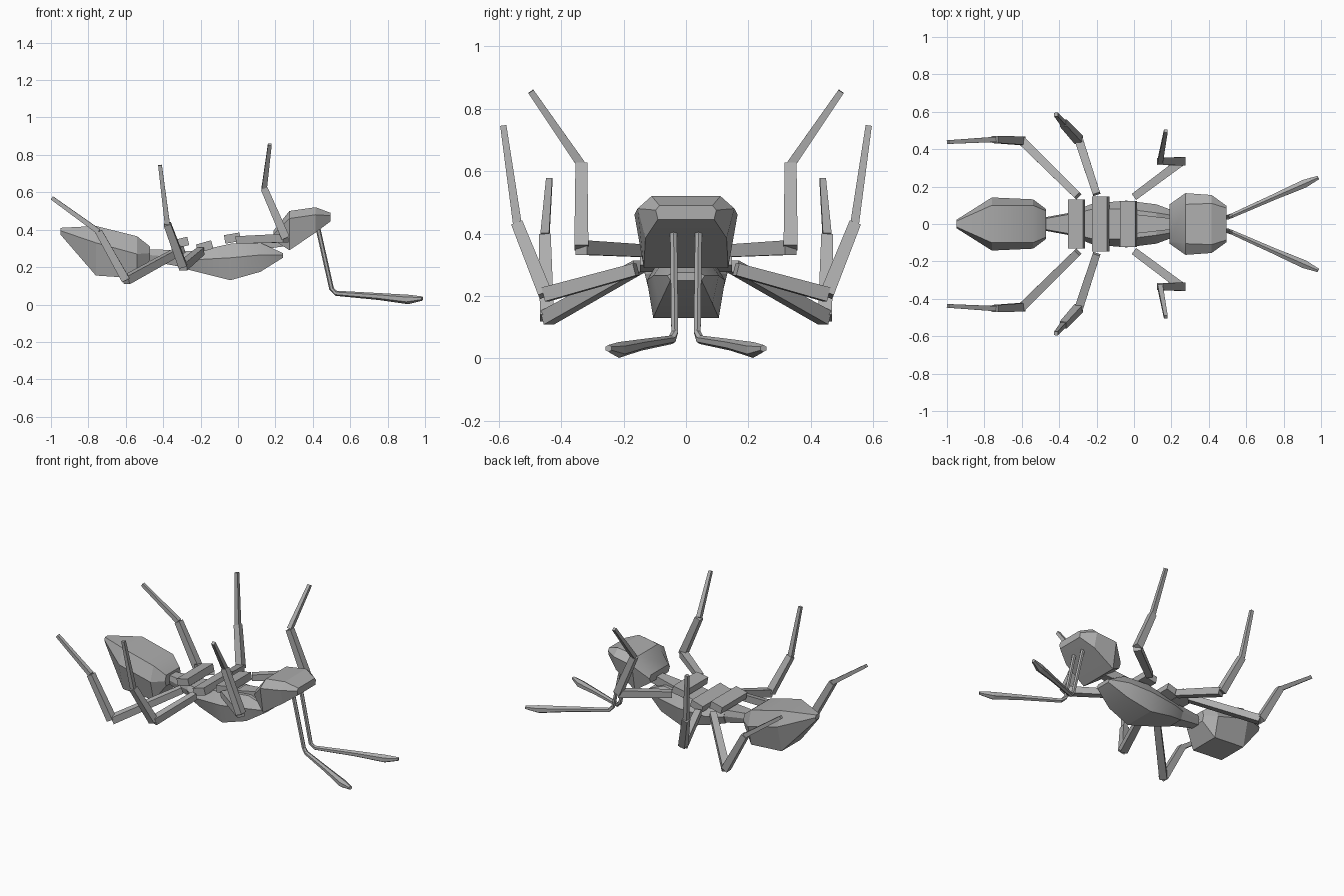
import bpy, bmesh, math
from mathutils import Vector

if "Cube" in bpy.data.objects:
    bpy.data.objects.remove(bpy.data.objects["Cube"])

grey = bpy.data.materials.new("grey")
grey.diffuse_color = (0.42, 0.42, 0.42, 1)
grey.use_nodes = True
grey.node_tree.nodes["Principled BSDF"].inputs["Base Color"].default_value = grey.diffuse_color


def finish(name, bm, smooth=False):
    bmesh.ops.recalc_face_normals(bm, faces=bm.faces)
    mesh = bpy.data.meshes.new(name)
    bm.to_mesh(mesh)
    bm.free()
    mesh.materials.append(grey)
    obj = bpy.data.objects.new(name, mesh)
    bpy.context.collection.objects.link(obj)
    if smooth:
        bpy.ops.object.select_all(action='DESELECT')
        obj.select_set(True)
        bpy.context.view_layer.objects.active = obj
        bpy.ops.object.shade_smooth_by_angle(angle=math.radians(25))
    return obj


def skin(bm, rings):
    """Join rings of points into a closed shell."""
    loops = [[bm.verts.new(p) for p in ring] for ring in rings]
    n = len(loops[0])
    for a, b in zip(loops, loops[1:]):
        for i in range(n):
            j = (i + 1) % n
            bm.faces.new((a[i], a[j], b[j], b[i]))
    bm.faces.new(loops[0][::-1])
    bm.faces.new(loops[-1])


def body(name, sections):
    """Six-sided sections: x, (top z, half width), (middle), (bottom)."""
    rings = []
    for x, *rows in sections:
        rings.append([(x, w, z) for z, w in rows] +
                     [(x, -w, z) for z, w in reversed(rows)])
    bm = bmesh.new()
    skin(bm, rings)
    return finish(name, bm, True)


def limb(bm, points, sides=4):
    """Tapered prism through points given as (position, thickness)."""
    pos = [Vector(p) for p, t in points]
    rings = []
    for i, (p, t) in enumerate(points):
        d = (pos[min(i + 1, len(pos) - 1)] - pos[max(i - 1, 0)]).normalized()
        ref = Vector((0, 0, 1)) if abs(d.z) < 0.75 else Vector((1, 0, 0))
        u = d.cross(ref).normalized()
        v = u.cross(d)
        r = t / 2 / math.cos(math.pi / sides)
        angles = [math.pi / sides + k * math.tau / sides for k in range(sides)]
        rings.append([pos[i] + u * r * math.cos(a) + v * r * math.sin(a) for a in angles])
    skin(bm, rings)


def flip(p, s):
    return (p[0], p[1] * s, p[2])


# Body masses
body("abdomen", [
    (-0.95, (0.41, 0.015), (0.395, 0.022), (0.375, 0.015)),
    (-0.76, (0.42, 0.10), (0.33, 0.142), (0.155, 0.10)),
    (-0.54, (0.365, 0.10), (0.27, 0.132), (0.14, 0.10)),
    (-0.47, (0.31, 0.07), (0.275, 0.08), (0.24, 0.07)),
])
body("waist", [
    (-0.48, (0.295, 0.028), (0.265, 0.035), (0.235, 0.028)),
    (-0.30, (0.29, 0.06), (0.25, 0.068), (0.20, 0.05)),
])
body("thorax", [
    (-0.32, (0.285, 0.055), (0.25, 0.07), (0.20, 0.05)),
    (-0.22, (0.285, 0.08), (0.24, 0.11), (0.175, 0.08)),
    (-0.04, (0.325, 0.08), (0.25, 0.125), (0.13, 0.105)),
    (0.12, (0.33, 0.06), (0.265, 0.105), (0.175, 0.085)),
    (0.24, (0.275, 0.04), (0.265, 0.06), (0.25, 0.05)),
])
body("neck", [
    (0.02, (0.335, 0.05), (0.31, 0.05), (0.28, 0.05)),
    (0.24, (0.37, 0.025), (0.345, 0.025), (0.31, 0.025)),
])
body("head", [
    (0.19, (0.395, 0.09), (0.375, 0.105), (0.345, 0.09)),
    (0.275, (0.50, 0.105), (0.46, 0.165), (0.29, 0.135)),
    (0.415, (0.52, 0.11), (0.48, 0.155), (0.385, 0.13)),
    (0.495, (0.49, 0.085), (0.475, 0.097), (0.445, 0.09)),
])

# Tilted plates across the back
for name, x, z, half, tilt in (("rear_plate", -0.307, 0.33, 0.13, 14),
                               ("middle_plate", -0.178, 0.31, 0.147, 16),
                               ("front_plate", -0.03, 0.355, 0.122, 10)):
    t = math.radians(tilt)
    d = Vector((math.cos(t), 0, math.sin(t))) * 0.042
    n = Vector((-math.sin(t), 0, math.cos(t))) * 0.023
    c = Vector((x, 0, z))
    bm = bmesh.new()
    skin(bm, [[c + Vector((0, y, 0)) + p for p in (d + n, d - n, -d - n, n - d)]
              for y in (-half, half)])
    finish(name, bm)

# Legs: hip, knee, ankle, tip
legs = {
    "front_leg": [(0.0, 0.145, 0.345), (0.255, 0.335, 0.355), (0.14, 0.335, 0.62), (0.17, 0.497, 0.855)],
    "middle_leg": [(-0.20, 0.16, 0.285), (-0.295, 0.45, 0.205), (-0.378, 0.54, 0.43), (-0.417, 0.585, 0.745)],
    "hind_leg": [(-0.30, 0.15, 0.295), (-0.60, 0.445, 0.13), (-0.745, 0.452, 0.39), (-0.995, 0.438, 0.57)],
}
for name, path in legs.items():
    for side, s in (("left", 1), ("right", -1)):
        p = [flip(q, s) for q in path]
        bm = bmesh.new()
        limb(bm, [(p[0], 0.04), (p[1], 0.046)])
        limb(bm, [(p[1], 0.045), (p[2], 0.038)])
        limb(bm, [(p[2], 0.028), (p[3], 0.02)])
        finish(f"{side}_{name}", bm)

# Antennae: thin stalk with a swelling club
for side, s in (("left", 1), ("right", -1)):
    bm = bmesh.new()
    path = [((0.425, 0.04, 0.42), 0.022), ((0.50, 0.036, 0.085), 0.022),
            ((0.525, 0.045, 0.06), 0.024), ((0.75, 0.145, 0.043), 0.032),
            ((0.91, 0.215, 0.027), 0.044), ((0.985, 0.248, 0.032), 0.02)]
    limb(bm, [(flip(p, s), t) for p, t in path], 6)
    finish(f"{side}_antenna", bm)
